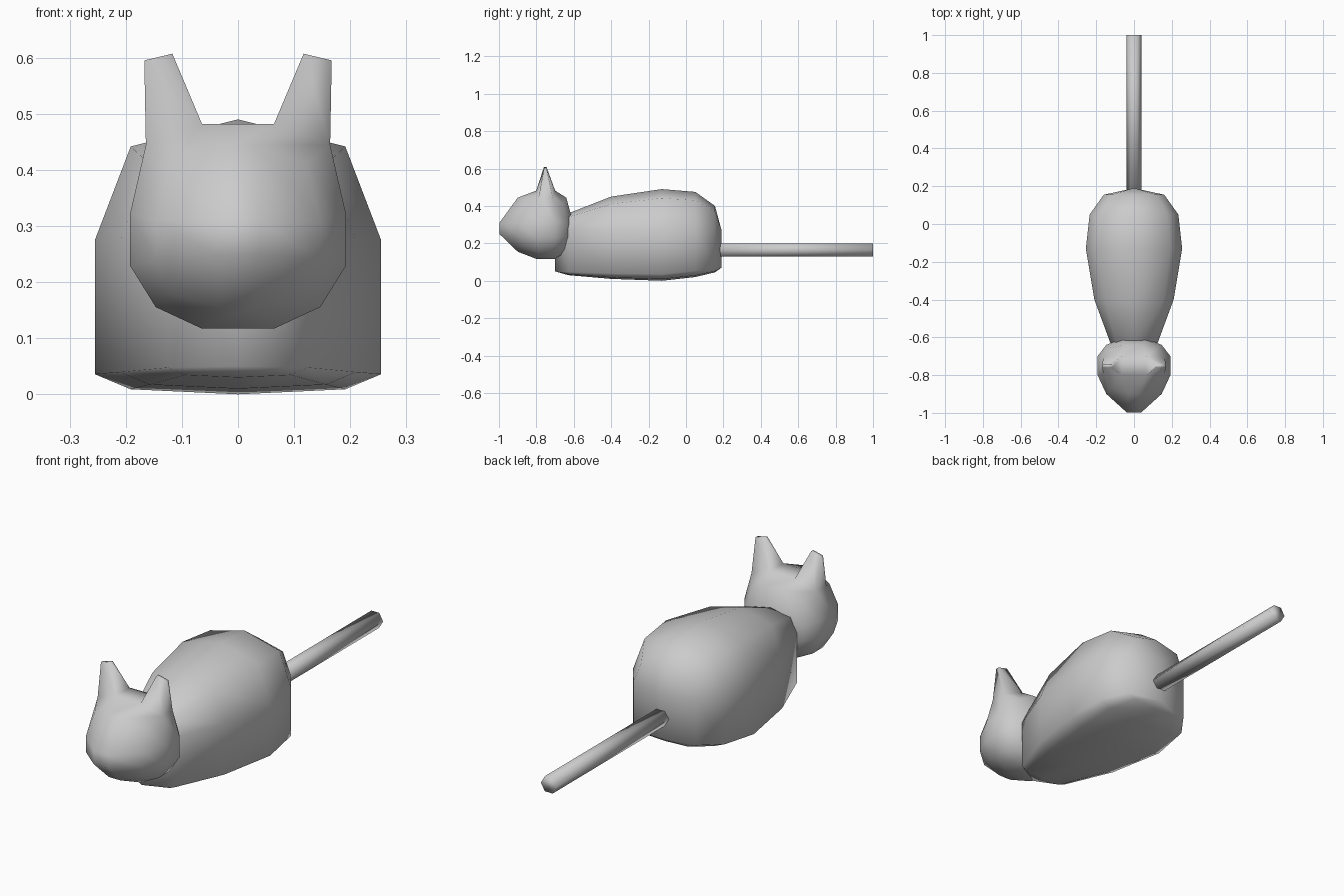
import bpy, bmesh, math
from mathutils import Vector

if "Cube" in bpy.data.objects:
    bpy.data.objects.remove(bpy.data.objects["Cube"])


def finish(bm, name):
    bmesh.ops.remove_doubles(bm, verts=bm.verts, dist=0.0005)
    bmesh.ops.recalc_face_normals(bm, faces=bm.faces)
    for f in bm.faces:
        f.smooth = True
    me = bpy.data.meshes.new(name)
    bm.to_mesh(me)
    bm.free()
    ob = bpy.data.objects.new(name, me)
    bpy.context.collection.objects.link(ob)
    return ob


def lerp_table(table, t):
    for (a, va), (b, vb) in zip(table, table[1:]):
        if t <= b:
            return va + (vb - va) * (t - a) / (b - a)
    return table[-1][1]


# Body: ten-sided sections lofted along y (y, half width, top, bottom)
stations = [(-0.70, 0.0, 0.27, 0.05), (-0.63, 0.125, 0.36, 0.03),
            (-0.40, 0.21, 0.45, 0.01), (-0.13, 0.255, 0.49, 0.0),
            (0.05, 0.235, 0.475, 0.02), (0.155, 0.16, 0.40, 0.045),
            (0.19, 0.0, 0.27, 0.07)]
bm = bmesh.new()
rings = []
for y, w, top, bot in stations:
    low = bot + 0.14 * w
    half = [(0, top), (0.75 * w, 0.27 + 0.78 * (top - 0.27)),
            (w, 0.275 if w else 0.27), (w, low), (0.75 * w, bot + 0.035 * w), (0, bot)]
    pts = half + [(-x, z) for x, z in half[-2:0:-1]]
    rings.append([bm.verts.new((x, y, z)) for x, z in pts])
for a, b in zip(rings, rings[1:]):
    for i in range(10):
        j = (i + 1) % 10
        bm.faces.new((a[i], a[j], b[j], b[i]))
bmesh.ops.dissolve_degenerate(bm, dist=0.0005, edges=bm.edges)
finish(bm, "body")

# Head: 3 x 3 x 3 cube rounded to a ball, then fitted to the profile
Y = [(-0.91, -1.0), (-0.69, -0.90), (-0.577, -0.87), (-0.30, -0.80),
     (0.30, -0.70), (0.577, -0.655), (0.69, -0.64), (0.91, -0.605)]
Z = [(-0.91, 0.116), (-0.69, 0.155), (-0.577, 0.18), (-0.30, 0.23),
     (0.30, 0.32), (0.577, 0.41), (0.69, 0.445), (0.91, 0.483)]
bm = bmesh.new()
bmesh.ops.create_cube(bm, size=2)
bmesh.ops.subdivide_edges(bm, edges=bm.edges, cuts=2, use_grid_fill=True)
ears = [f for f in bm.faces if f.normal.z > 0.9
        and abs(f.calc_center_median().x) > 0.5 and abs(f.calc_center_median().y) < 0.2]
for v in bm.verts:
    cube = v.co.copy()
    n = cube.normalized()
    x = n.x * 0.213
    if cube.y < -0.9 and abs(cube.x) < 0.5:
        x *= 0.6                                   # narrow muzzle
    if cube.z > 0.9 and abs(cube.x) > 0.9 and abs(cube.y) < 0.5:
        x *= 1.12                                  # outer ear base
    v.co = Vector((x, lerp_table(Y, n.y), lerp_table(Z, n.z)))
    if cube.y < -0.9 and abs(cube.x) < 0.5 and abs(cube.z) < 0.5:
        v.co.z = 0.31 if cube.z > 0 else 0.25

# Ears: side faces of the crown drawn up into thin tips
for f in bmesh.ops.extrude_discrete_faces(bm, faces=ears)["faces"]:
    s = 1 if f.calc_center_median().x > 0 else -1
    for v in f.verts:
        outer = abs(v.co.x) > 0.11
        v.co = Vector((s * (0.167 if outer else 0.117),
                       -0.76 if v.co.y < -0.75 else -0.745,
                       0.595 if outer else 0.607))
finish(bm, "head")

# Tail: straight hexagonal rod
bpy.ops.mesh.primitive_cylinder_add(vertices=6, radius=0.04, depth=0.82,
                                    location=(0, 0.59, 0.165),
                                    rotation=(math.pi / 2, math.pi / 6, 0))
tail = bpy.context.object
tail.name = "tail"
bpy.ops.object.transform_apply(location=False, rotation=True, scale=False)
# Keep the flat sides at top and bottom
xs = max(v.co.x for v in tail.data.vertices)
if xs < 0.039:
    for v in tail.data.vertices:
        v.co.x, v.co.z = v.co.z, -v.co.x
bpy.ops.object.shade_smooth()
